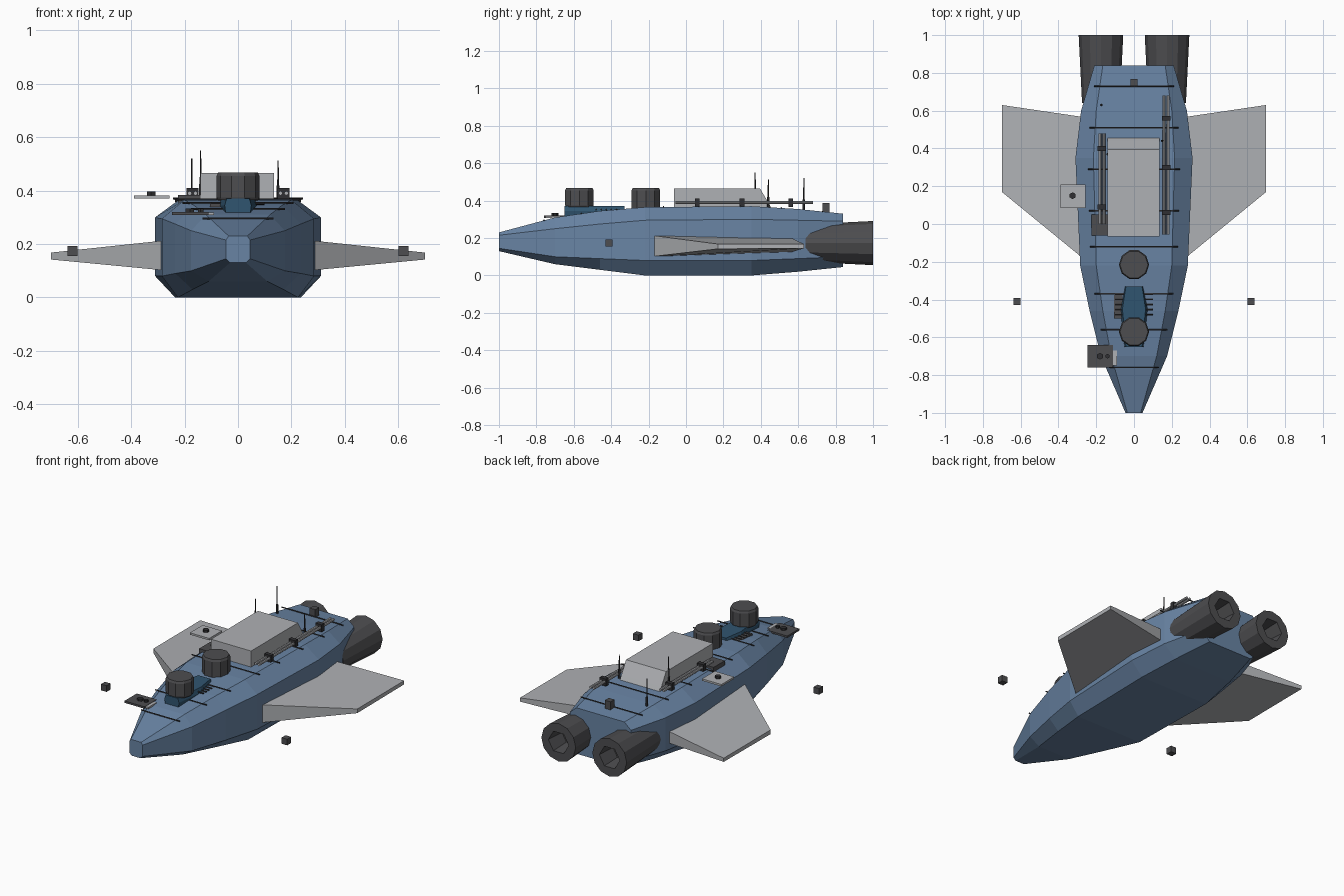
import bpy, bmesh, math
from mathutils import Vector, Matrix

cube = bpy.data.objects.get("Cube")
if cube:
    bpy.data.objects.remove(cube, do_unlink=True)


def material(name, rgb):
    m = bpy.data.materials.new(name)
    m.use_nodes = True
    m.diffuse_color = (*rgb, 1)
    node = next(n for n in m.node_tree.nodes if n.type == 'BSDF_PRINCIPLED')
    node.inputs["Base Color"].default_value = (*rgb, 1)
    return m


BLUE = material("hull blue", (0.14, 0.23, 0.37))
NAVY = material("deep blue", (0.03, 0.09, 0.16))
LIGHT = material("light grey", (0.43, 0.44, 0.46))
DARK = material("dark grey", (0.075, 0.075, 0.08))
BLACK = material("near black", (0.03, 0.03, 0.033))


def finish(name, bm, mat):
    bmesh.ops.recalc_face_normals(bm, faces=bm.faces)
    mesh = bpy.data.meshes.new(name)
    bm.to_mesh(mesh)
    bm.free()
    mesh.materials.append(mat)
    ob = bpy.data.objects.new(name, mesh)
    bpy.context.collection.objects.link(ob)
    return ob


def loft(name, rings, mat):
    """Skin closed rings of equal length and cap both ends."""
    bm = bmesh.new()
    loops = [[bm.verts.new(p) for p in ring] for ring in rings]
    for a, b in zip(loops, loops[1:]):
        n = len(a)
        for i in range(n):
            j = (i + 1) % n
            bm.faces.new((a[i], a[j], b[j], b[i]))
    bm.faces.new(loops[0])
    bm.faces.new(loops[-1])
    return finish(name, bm, mat)


def box(name, lo, hi, mat):
    bm = bmesh.new()
    bmesh.ops.create_cube(bm, size=1)
    lo, hi = Vector(lo), Vector(hi)
    for v in bm.verts:
        v.co = (lo + hi) / 2 + v.co * (hi - lo)
    return finish(name, bm, mat)


def rod(name, start, end, r, mat, sides=6, r2=None):
    bm = bmesh.new()
    start, end = Vector(start), Vector(end)
    d = end - start
    spin = d.to_track_quat('Z', 'Y').to_matrix().to_4x4()
    bmesh.ops.create_cone(bm, cap_ends=True, segments=sides, radius1=r,
                          radius2=r if r2 is None else r2, depth=d.length,
                          matrix=Matrix.Translation((start + end) / 2) @ spin)
    return finish(name, bm, mat)


# Hull stations: y, side half width, deck half width, keel half width, four heights
stations = [(-1.0, .045, .035, .03, .13, .145, .215, .23),
            (-.70, .175, .12, .11, .06, .10, .25, .31),
            (-.46, .235, .165, .17, .03, .09, .275, .345),
            (-.22, .285, .20, .225, 0, .08, .295, .365),
            (.35, .31, .215, .235, 0, .08, .30, .37),
            (.60, .28, .20, .20, .02, .09, .295, .355),
            (.84, .21, .165, .15, .045, .10, .29, .33)]


def octagon(y, side, deck, keel, a, b, c, d):
    half = [(keel, a), (side, b), (side, c), (deck, d)]
    return ([(x, y, z) for x, z in half] +
            [(-x, y, z) for x, z in reversed(half)])


loft("hull", [octagon(*s) for s in stations], BLUE)


def deck_at(y):
    for p, q in zip(stations, stations[1:]):
        if y <= q[0]:
            t = (y - p[0]) / (q[0] - p[0])
            return p[2] + t * (q[2] - p[2]), p[7] + t * (q[7] - p[7])


# Wings, engines and side sensor cubes
def nozzle_ring(x, y, r, hexagonal=False):
    ring = []
    for i in range(12):
        a = math.tau * i / 12
        k = r * math.cos(math.pi / 6) if hexagonal and i % 2 else r
        ring.append((x + k * math.cos(a), y, .173 + k * math.sin(a)))
    return ring


for side, s in (("left", 1), ("right", -1)):
    root = [(s * .26, -.19, .10), (s * .26, .565, .125),
            (s * .26, .565, .20), (s * .26, -.19, .215)]
    tip = [(s * .70, .17, .142), (s * .70, .63, .145),
           (s * .70, .63, .168), (s * .70, .17, .168)]
    loft(side + "_wing", [root, tip], LIGHT)
    x = s * .175
    loft(side + "_engine", [nozzle_ring(x, .64, .10), nozzle_ring(x, 1, .118),
                            nozzle_ring(x, 1, .07, True),
                            nozzle_ring(x, .88, .06, True)], DARK)
    box(side + "_sensor_cube", (s * .62 - .019, -.43, .155),
        (s * .62 + .019, -.392, .193), DARK)

box("rear_sensor_cube", (-.019, .73, .33), (.019, .768, .388), DARK)

# Cabin with a sloping rear
loft("cabin", [[(-.14, -.065, z), (.135, -.065, z), (.135, y, z), (-.14, y, z)]
               for z, y in ((.355, .46), (.39, .44), (.466, .395))], LIGHT)

# Turrets on the foredeck
for name, y, base in (("rear_turret", -.215, .35), ("front_turret", -.57, .365)):
    rings = []
    for r, z in ((.076, base), (.08, base + .01), (.08, .455), (.074, .468)):
        rings.append([(r * math.cos(math.tau * i / 10),
                       y + r * math.sin(math.tau * i / 10), z) for i in range(10)])
    loft(name, rings, DARK)

plan = [(-.05, -.65), (.05, -.65), (.072, -.45), (.05, -.33), (-.05, -.33), (-.072, -.45)]
loft("turret_platform", [[(x * k, y, z) for x, y in plan]
                         for k, z in ((.85, .29), (1, .345), (.85, .37))], NAVY)
for s in (1, -1):
    for i in range(5):
        y = -.48 + i * .027
        rod("platform_bar", (s * .05, y, .352), (s * .10, y, .352), .005, BLACK)
box("platform_locker", (-.105, -.50, .31), (-.06, -.37, .352), DARK)

# Twin deck rails with clamps
for name, x, y0, y1, clamps in (("left_rail", .17, -.055, .68, (.06, .30, .56)),
                                ("right_rail", -.17, 0, .48, (.09, .40))):
    for dx in (-.011, .011):
        rod(name, (x + dx, y0, .39), (x + dx, y1, .39), .008, LIGHT, 8)
    for y in clamps:
        box(name + "_clamp", (x - .022, y - .013, .365), (x + .022, y + .013, .41), BLACK)
box("rail_locker", (-.225, -.06, .355), (-.14, .05, .383), DARK)

# Thin bars across the deck
for y in (-.76, -.56, -.37, -.12, .07, .29, .51, .73):
    half, z = deck_at(y)
    rod("deck_bar", (-half - .03, y, z + .001), (half + .03, y, z + .001), .004, BLACK)

# Side sensor plates with knobs
box("side_plate", (-.39, .085, .37), (-.257, .21, .382), LIGHT)
rod("side_plate_knob", (-.325, .15, .38), (-.325, .15, .397), .018, BLACK)
box("bow_plate", (-.247, -.76, .308), (-.11, -.64, .32), DARK)
box("bow_plate_edge", (-.11, -.75, .308), (-.09, -.67, .318), LIGHT)
for x, r in ((-.18, .018), (-.14, .012)):
    rod("bow_plate_knob", (x, -.70, .318), (x, -.70, .333), r, BLACK)

# Antennas
for x, y, top in ((-.14, .37, .55), (.15, .44, .512), (-.173, .63, .52)):
    z = deck_at(y)[1]
    rod("antenna_base", (x, y, z - .01), (x, y, z + .055), .007, BLACK)
    rod("antenna_mast", (x, y, z + .05), (x, y, top), .004, BLACK, 6, .0025)
